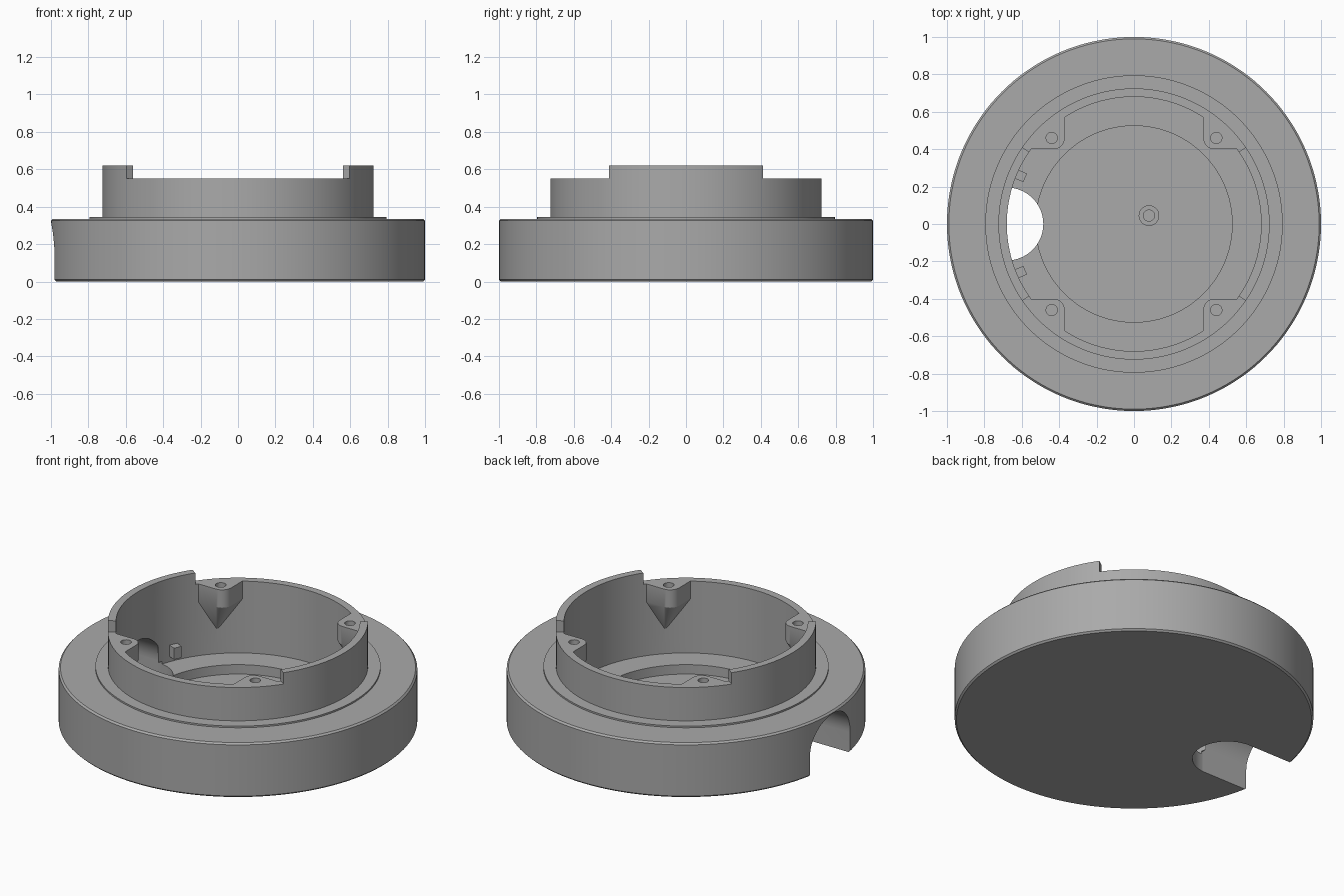
import bpy, bmesh
from math import sin, cos, pi, radians
from mathutils import Matrix

cube = bpy.data.objects.get("Cube")
if cube:
    bpy.data.objects.remove(cube, do_unlink=True)

grey = bpy.data.materials.new("plain grey")
grey.use_nodes = True
colour = (0.4, 0.4, 0.4, 1)
grey.diffuse_color = colour
grey.node_tree.nodes["Principled BSDF"].inputs["Base Color"].default_value = colour


def finish(name, bm):
    bmesh.ops.recalc_face_normals(bm, faces=bm.faces)
    mesh = bpy.data.meshes.new(name)
    bm.to_mesh(mesh)
    bm.free()
    mesh.materials.append(grey)
    ob = bpy.data.objects.new(name, mesh)
    bpy.context.collection.objects.link(ob)
    return ob


def lathe(name, profile, steps=144):
    """Closed solid from (radius, height) points starting and ending on the axis."""
    bm = bmesh.new()
    verts = [bm.verts.new((r, 0, z)) for r, z in profile]
    edges = [bm.edges.new(pair) for pair in zip(verts, verts[1:])]
    bmesh.ops.spin(bm, geom=verts + edges, axis=(0, 0, 1), cent=(0, 0, 0),
                   angle=2 * pi, steps=steps, use_merge=True)
    bmesh.ops.remove_doubles(bm, verts=bm.verts, dist=0.0002)
    return finish(name, bm)


def prism(name, outline, z0, z1, matrix=Matrix()):
    """Extrude an outline upward, then place it with a matrix."""
    bm = bmesh.new()
    face = bm.faces.new([bm.verts.new((x, y, z0)) for x, y in outline])
    new = bmesh.ops.extrude_face_region(bm, geom=[face])["geom"]
    bmesh.ops.translate(bm, vec=(0, 0, z1 - z0),
                        verts=[g for g in new if isinstance(g, bmesh.types.BMVert)])
    bm.transform(matrix)
    return finish(name, bm)


def arc(cx, cy, r, a0, a1, n):
    return [(cx + r * cos(radians(a0 + (a1 - a0) * i / n)),
             cy + r * sin(radians(a0 + (a1 - a0) * i / n))) for i in range(n + 1)]


def circle(cx, cy, r, n=32):
    return arc(cx, cy, r, 0, 360, n)[:-1]


def combine(target, tool, operation):
    mod = target.modifiers.new(operation.lower(), "BOOLEAN")
    mod.operation, mod.object, mod.solver = operation, tool, "EXACT"
    bpy.context.view_layer.objects.active = target
    bpy.ops.object.modifier_apply(modifier=mod.name)
    bpy.data.objects.remove(tool, do_unlink=True)


# Round base, thin step, ring wall and recessed floor
FLOOR, RECESS, RIM, TAB = 0.108, 0.05, 0.55, 0.62
housing = lathe("housing", [
    (0, 0), (0.99, 0), (1, 0.01), (1, 0.325), (0.99, 0.335), (0.795, 0.335),
    (0.795, 0.345), (0.725, 0.345), (0.725, TAB), (0.68, TAB), (0.68, FLOOR),
    (0.525, FLOOR), (0.525, RECESS), (0, RECESS)])

# Lower the rim at front and back, leaving a raised tab on each side
for side in (1, -1):
    wedge = [(0, 0), (2 * cos(radians(34.5)), side * 2 * sin(radians(34.5))),
             (-2 * cos(radians(34.5)), side * 2 * sin(radians(34.5)))]
    combine(housing, prism("rim_cutter", wedge, RIM, 1), "DIFFERENCE")

# Screw brackets tapering to a point on the wall
for sx in (1, -1):
    for sy in (1, -1):
        outline = [(0.37, 0.6)] + arc(0.43, 0.46, 0.06, 180, 270, 8) + [(0.58, 0.4), (0.5, 0.5)]
        bm = bmesh.new()
        for z in (0.44, RIM):
            for x, y in outline:
                bm.verts.new((sx * x, sy * y, z))
        bm.verts.new((sx * 0.495, sy * 0.495, 0.23))
        hull = bmesh.ops.convex_hull(bm, input=bm.verts)
        bmesh.ops.dissolve_limit(bm, angle_limit=0.01, verts=bm.verts, edges=bm.edges)
        combine(housing, finish("bracket", bm), "UNION")
        hole = prism("screw_cutter", circle(sx * 0.44, sy * 0.46, 0.03), 0.42, 0.7)
        combine(housing, hole, "DIFFERENCE")

# Arched cable channel through the side, with a rounded opening in the floor
arch = [(-0.195, -0.1)] + arc(0, 0.125, 0.195, 180, 0, 32) + [(0.195, -0.1)]
to_side = Matrix(((0, 0, -1, 0), (1, 0, 0, 0), (0, 1, 0, 0), (0, 0, 0, 1)))
combine(housing, prism("channel_cutter", arch, 0.66, 1.2, to_side), "DIFFERENCE")
opening = arc(-0.68, 0, 0.195, -90, 90, 32) + [(-0.75, 0.195), (-0.75, -0.195)]
combine(housing, prism("opening_cutter", opening, -0.1, 0.125), "DIFFERENCE")

# Small blocks on the inner wall beside the channel
for name, side in (("back_block", 1), ("front_block", -1)):
    square = [(0.632, -0.025), (0.69, -0.025), (0.69, 0.025), (0.632, 0.025)]
    prism(name, square, 0.14, 0.21, Matrix.Rotation(side * radians(157), 4, "Z"))

# Little hollow post in the recess
post = prism("post", circle(0.08, 0.045, 0.055), RECESS - 0.01, 0.1)
combine(post, prism("post_cutter", circle(0.08, 0.045, 0.03), RECESS, 0.2), "DIFFERENCE")

# Smooth round walls, crisp edges
bpy.ops.object.select_all(action="DESELECT")
for ob in (housing, post):
    ob.select_set(True)
bpy.context.view_layer.objects.active = housing
bpy.ops.object.shade_smooth_by_angle(angle=radians(25))
